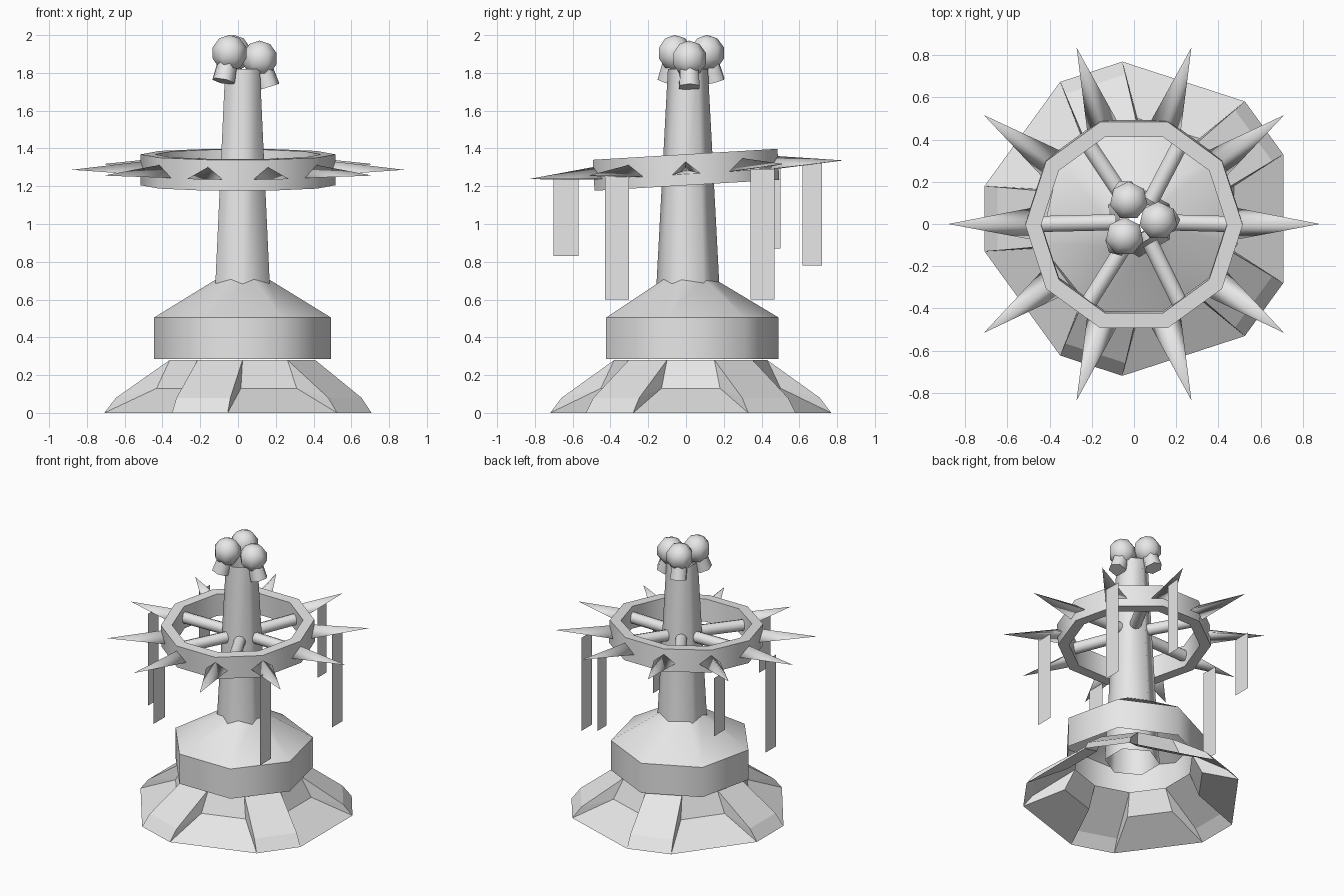
import bpy, bmesh, math
from mathutils import Matrix, Vector

if "Cube" in bpy.data.objects:
    bpy.data.objects.remove(bpy.data.objects["Cube"])

GREY = (0.8, 0.8, 0.8, 1)
mat = bpy.data.materials.new("plain grey")
mat.use_nodes = True
mat.diffuse_color = GREY
mat.node_tree.nodes["Principled BSDF"].inputs["Base Color"].default_value = GREY

CX, CY = 0.024, 0.01                                   # axis of the tower
TILT = Matrix.Translation((0, 0, 1.287)) @ Matrix.Rotation(math.radians(3.4), 4, 'X')


def finish(name, bm, matrix=None, smooth=None, fix=True):
    if fix:
        bmesh.ops.recalc_face_normals(bm, faces=bm.faces)
    mesh = bpy.data.meshes.new(name)
    bm.to_mesh(mesh)
    bm.free()
    mesh.materials.append(mat)
    ob = bpy.data.objects.new(name, mesh)
    bpy.context.collection.objects.link(ob)
    if matrix:
        mesh.transform(matrix)
    if smooth:
        bpy.ops.object.select_all(action='DESELECT')
        ob.select_set(True)
        bpy.context.view_layer.objects.active = ob
        bpy.ops.object.shade_smooth_by_angle(angle=math.radians(smooth))
    return ob


def lathe(name, profile, sides, start=0, closed=False, **kw):
    """Spin (radius, height) points into a polygonal shell."""
    bm = bmesh.new()
    rings = []
    for r, z in profile:
        angles = [math.radians(start) + math.tau * i / sides for i in range(sides)]
        rings.append([bm.verts.new((r * math.cos(a), r * math.sin(a), z)) for a in angles])
    for k in range(len(rings) if closed else len(rings) - 1):
        a, b = rings[k], rings[(k + 1) % len(rings)]
        for i in range(sides):
            j = (i + 1) % sides
            bm.faces.new((a[i], a[j], b[j], b[i]))
    return finish(name, bm, **kw)


def rod(name, p, q, r1, r2, sides, smooth=None):
    """Tapered rod between two points."""
    p, q = Vector(p), Vector(q)
    bm = bmesh.new()
    bmesh.ops.create_cone(bm, cap_ends=True, segments=sides, radius1=r1, radius2=r2,
                          depth=(q - p).length)
    turn = (q - p).to_track_quat('Z', 'Y').to_matrix().to_4x4()
    return finish(name, bm, Matrix.Translation((p + q) / 2) @ turn, smooth)


# Flared foot: narrow raised panels alternating with stepped recesses
bm = bmesh.new()


def foot_point(angle, radius, side, z):
    a = math.radians(angle)
    return bm.verts.new((radius * math.cos(a) - side * math.sin(a),
                         radius * math.sin(a) + side * math.cos(a), z))


panels, recesses = [], []
for k in range(5):
    panels.append([[foot_point(36 + 72 * k, r, s * w, z) for s in (-1, 1)]
                   for r, w, z in ((0.732, 0.155, 0), (0.67, 0.15, 0.08), (0.385, 0.125, 0.28))])
    recesses.append([foot_point(72 + 72 * k, 0.45, s * 0.155, 0.13) for s in (-1, 1)])
for k in range(5):
    low, mid, top = panels[k]
    nlow, nmid, ntop = panels[(k + 1) % 5]
    step = recesses[k]
    for face in ((low[0], low[1], mid[1], mid[0]), (mid[0], mid[1], top[1], top[0]),
                 (low[1], nlow[0], step[1], step[0]), (step[0], step[1], ntop[0], top[1]),
                 (low[1], step[0], mid[1]), (mid[1], step[0], top[1]),
                 (nlow[0], nmid[0], step[1]), (nmid[0], ntop[0], step[1])):
        bm.faces.new(face)
finish("foot", bm, Matrix.Translation((CX, CY + 0.015, 0)))

# Drum with sloping roof, open below, and the hollow column rising through it
axis = Matrix.Translation((CX, CY, 0))
lathe("drum", [(0.48, 0.285), (0.48, 0.505), (0.13, 0.715)], 7, 90, matrix=axis, smooth=55)
lathe("column", [(0.187, 0.29), (0.106, 1.82)], 6, 90, matrix=axis, smooth=65)

# Tilted ring
lathe("ring", [(0.515, -0.082), (0.515, 0.082), (0.44, 0.082), (0.44, -0.082)], 10,
      closed=True, matrix=TILT, smooth=45)

# Spikes around the ring
for i in range(10):
    bm = bmesh.new()
    bmesh.ops.create_cone(bm, cap_ends=True, segments=3, radius1=0.05, radius2=0, depth=0.42)
    # One corner of the triangle points upward once the cone lies flat
    high = max((v.co for v in bm.verts), key=lambda c: c.xy.length)
    spin = math.pi - math.atan2(high.y, high.x)
    place = (TILT @ Matrix.Rotation(math.tau * i / 10, 4, 'Z')
             @ Matrix.Translation((0.67, 0, 0)) @ Matrix.Diagonal((1, 1.85, 1, 1))
             @ Matrix.Rotation(math.pi / 2, 4, 'Y') @ Matrix.Rotation(spin, 4, 'Z'))
    finish("spike", bm, place, 105)

# Spokes from the column to the ring
for i in range(6):
    a = math.tau * i / 6
    d = Vector((math.cos(a), math.sin(a), 0))
    hub = Vector((CX, CY, 0)) + d * 0.05
    rod("spoke", TILT @ hub, TILT @ (d * 0.44), 0.04, 0.04, 10, 50)

# Hanging banners, flat sheets: x, y, half width, bottom, top
for x, y, w, low, high in ((-0.2, -0.635, 0.066, 0.83, 1.24), (0.48, -0.365, 0.064, 0.6, 1.26),
                           (0.53, 0.405, 0.064, 0.6, 1.29), (-0.58, 0.435, 0.064, 0.87, 1.3),
                           (0.22, 0.668, 0.052, 0.78, 1.32), (-0.68, -0.02, 0.063, 0.6, 1.28)):
    bm = bmesh.new()
    bm.faces.new([bm.verts.new((x, y + s * w, z))
                  for s, z in ((-1, low), (1, low), (1, high), (-1, high))])
    finish("banner", bm, fix=False)

# Three bulbs with flared tails crown the column
for x, y, z in ((-0.045, -0.06, 1.905), (0.115, 0.015, 1.875), (-0.025, 0.11, 1.905)):
    bm = bmesh.new()
    bmesh.ops.create_uvsphere(bm, u_segments=7, v_segments=5, radius=0.096)
    finish("bulb", bm, Matrix.Translation((x, y, z)), 50)
    out = Vector((x - CX, y - CY, 0)).normalized()
    centre = Vector((x, y, z))
    rod("bulb_tail", centre, centre + out * 0.045 - Vector((0, 0, 0.15)), 0.05, 0.062, 6, 65)
